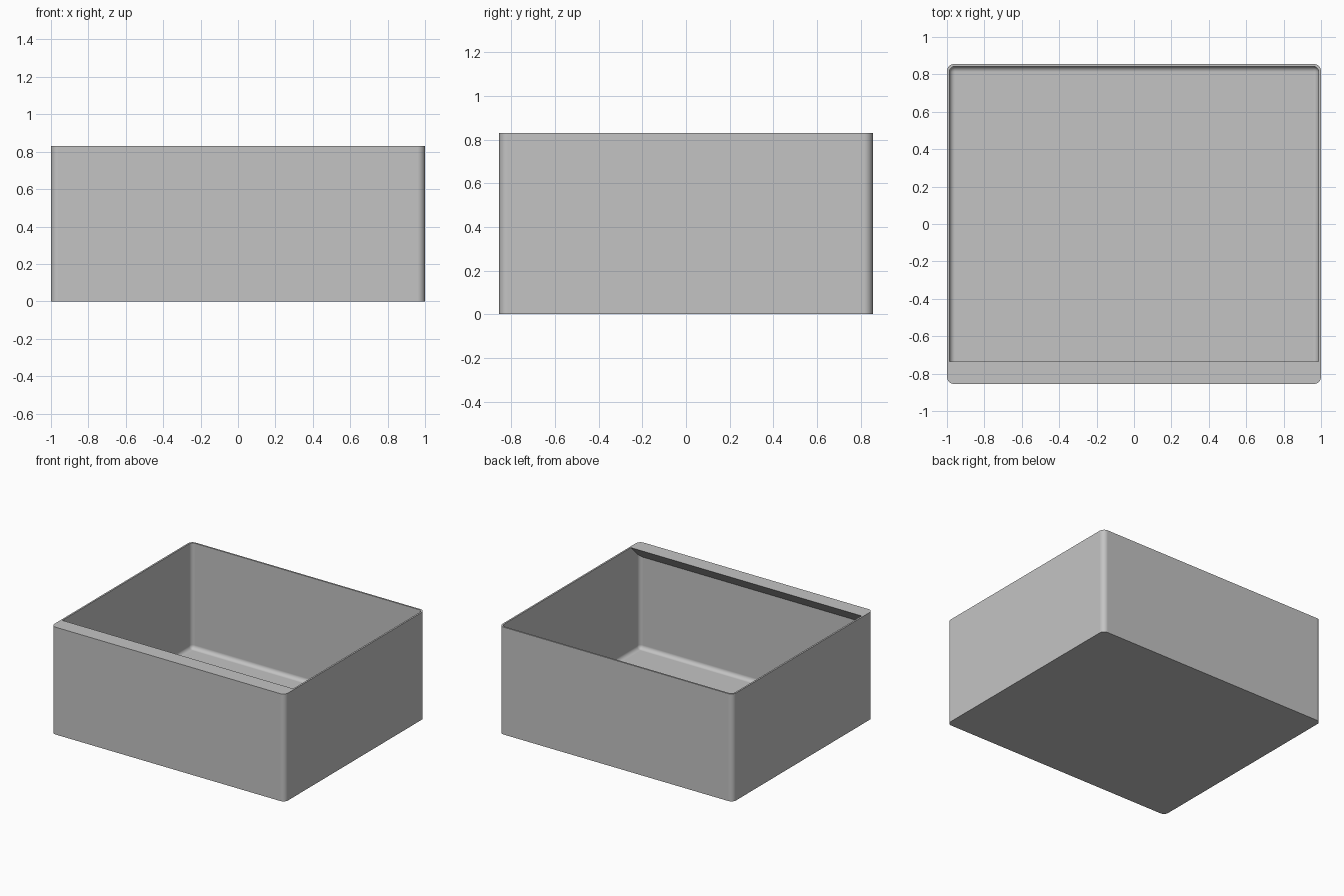
import bpy, bmesh, math

# Remove the default cube
cube = bpy.data.objects.get("Cube")
if cube:
    bpy.data.objects.remove(cube, do_unlink=True)

HALF_X, HALF_Y, HEIGHT = 1.0, 0.856, 0.83
WALL = 0.013
OUTER_R, INNER_R = 0.04, 0.03
SHELF_Y = -0.736          # rear edge of the front shelf

grey = bpy.data.materials.new("light grey plastic")
grey.use_nodes = True
colour = (0.55, 0.55, 0.55, 1)
grey.diffuse_color = colour
grey.node_tree.nodes["Principled BSDF"].inputs["Base Color"].default_value = colour


def extruded_profile(name, profile, half_x, radius, rounded):
    """Extrude a (y, z) profile along x, then round the edges picked by a rule."""
    bm = bmesh.new()
    face = bm.faces.new([bm.verts.new((-half_x, y, z)) for y, z in profile])
    grown = bmesh.ops.extrude_face_region(bm, geom=[face])["geom"]
    moved = [v for v in grown if isinstance(v, bmesh.types.BMVert)]
    bmesh.ops.translate(bm, vec=(2 * half_x, 0, 0), verts=moved)
    bmesh.ops.recalc_face_normals(bm, faces=bm.faces[:])
    bmesh.ops.bevel(bm, geom=[e for e in bm.edges if rounded(e)], offset=radius,
                    segments=8, profile=0.5, affect="EDGES", clamp_overlap=True)
    mesh = bpy.data.meshes.new(name)
    bm.to_mesh(mesh)
    bm.free()
    mesh.materials.append(grey)
    obj = bpy.data.objects.new(name, mesh)
    bpy.context.collection.objects.link(obj)
    return obj


def is_upright(edge):
    a, b = (v.co for v in edge.verts)
    return abs(a.x - b.x) < 1e-5 and abs(a.y - b.y) < 1e-5


def is_floor(edge):
    return all(v.co.z < WALL + 1e-4 for v in edge.verts)


# Outer block with rounded upright corners
tray = extruded_profile(
    "open_bin",
    [(-HALF_Y, 0), (HALF_Y, 0), (HALF_Y, HEIGHT), (-HALF_Y, HEIGHT)],
    HALF_X, OUTER_R, is_upright)

# Cavity with a filleted floor; the front shelf has a 45 degree underside
inner_y = HALF_Y - WALL
overhang = SHELF_Y + inner_y
cavity = extruded_profile(
    "cavity_cutter",
    [(-inner_y, WALL), (inner_y, WALL), (inner_y, HEIGHT + 0.1),
     (SHELF_Y, HEIGHT + 0.1), (SHELF_Y, HEIGHT), (-inner_y, HEIGHT - overhang)],
    HALF_X - WALL, INNER_R,
    lambda e: is_floor(e) or (is_upright(e) and abs(e.verts[0].co.y) > inner_y - 1e-4))
cavity.hide_render = True

cut = tray.modifiers.new("cavity", "BOOLEAN")
cut.operation = "DIFFERENCE"
cut.solver = "EXACT"
cut.object = cavity

bpy.ops.object.select_all(action="DESELECT")
tray.select_set(True)
bpy.context.view_layer.objects.active = tray
bpy.ops.object.modifier_apply(modifier=cut.name)
bpy.data.objects.remove(cavity, do_unlink=True)

# Smooth fillets, flat walls
bpy.ops.object.shade_smooth_by_angle(angle=math.radians(30))
weighted = tray.modifiers.new("flat walls", "WEIGHTED_NORMAL")
weighted.keep_sharp = True
